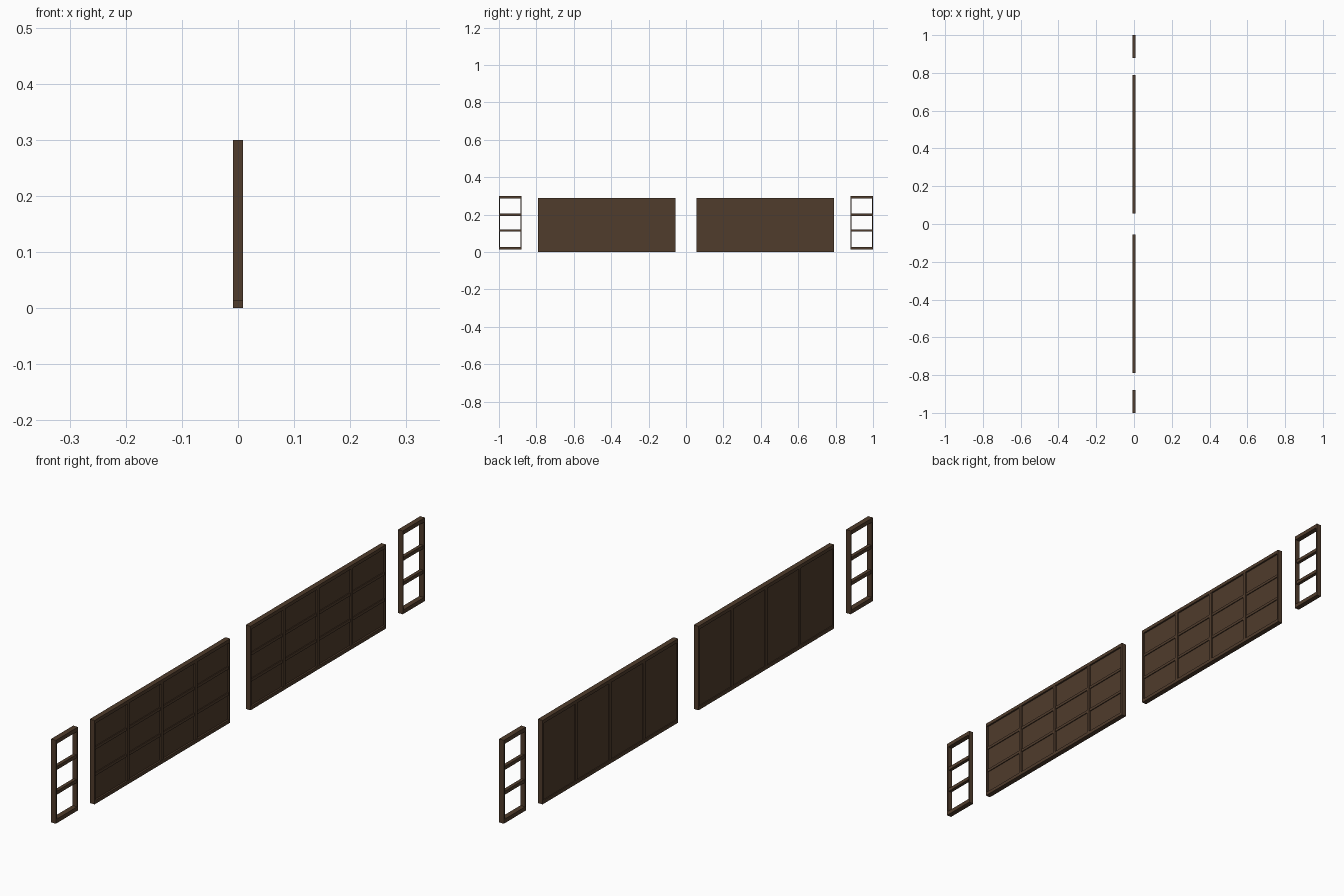
import bpy

if "Cube" in bpy.data.objects:
    bpy.data.objects.remove(bpy.data.objects["Cube"])

wood = bpy.data.materials.new("dark_wood")
wood.diffuse_color = (0.08, 0.045, 0.025, 1)
wood.use_nodes = True
wood.node_tree.nodes["Principled BSDF"].inputs["Base Color"].default_value = wood.diffuse_color


def build(name, boxes):
    """One object made of boxes given as (x0, x1, y0, y1, z0, z1)."""
    verts, faces = [], []
    for x0, x1, y0, y1, z0, z1 in boxes:
        n = len(verts)
        verts += [(x, y, z) for x in (x0, x1) for y in (y0, y1) for z in (z0, z1)]
        faces += [[n + i for i in f] for f in (
            (0, 1, 3, 2), (4, 6, 7, 5), (0, 4, 5, 1),
            (2, 3, 7, 6), (0, 2, 6, 4), (1, 5, 7, 3))]
    mesh = bpy.data.meshes.new(name)
    mesh.from_pydata(verts, [], faces)
    mesh.materials.append(wood)
    obj = bpy.data.objects.new(name, mesh)
    bpy.context.collection.objects.link(obj)


def frame(y0, y1, z0, z1, side, rail, d):
    """Two stiles with a top and a bottom rail between them."""
    return [(-d, d, y0, y0 + side, z0, z1), (-d, d, y1 - side, y1, z0, z1),
            (-d, d, y0 + side, y1 - side, z0, z0 + rail),
            (-d, d, y0 + side, y1 - side, z1 - rail, z1)]


D = 0.009
for label, centre in (("left", -0.4225), ("right", 0.4225)):
    y0, y1, z0, z1 = centre - 0.3675, centre + 0.3675, 0.0, 0.288
    t = 0.006
    # Wide panel: rim, thin backing, upright dividers and cross battens
    build(label + "_panel_frame", frame(y0, y1, z0, z1, t, 0.012, D))
    build(label + "_panel_backing", [(-0.006, 0.003, y0 + t, y1 - t, z0 + 0.012, z1 - 0.012)])
    ys = [y0 + (y1 - y0) * i / 4 for i in range(5)]
    build(label + "_panel_dividers",
          [(-0.0085, 0.0085, y - 0.006, y + 0.006, z0 + 0.012, z1 - 0.012) for y in ys[1:4]])
    build(label + "_panel_battens",
          [(0.003, 0.006, a + 0.006, b - 0.006, z - 0.005, z + 0.005)
           for a, b in zip(ys, ys[1:]) for z in (0.099, 0.189)])

for label, centre in (("left", -0.94), ("right", 0.94)):
    # Narrow open window frame with two cross bars
    y0, y1 = centre - 0.06, centre + 0.06
    build(label + "_window_frame", frame(y0, y1, 0.014, 0.30, 0.005, 0.014, D))
    build(label + "_window_bars",
          [(-0.006, 0.006, y0 + 0.005, y1 - 0.005, z - 0.006, z + 0.006) for z in (0.115, 0.2)])
